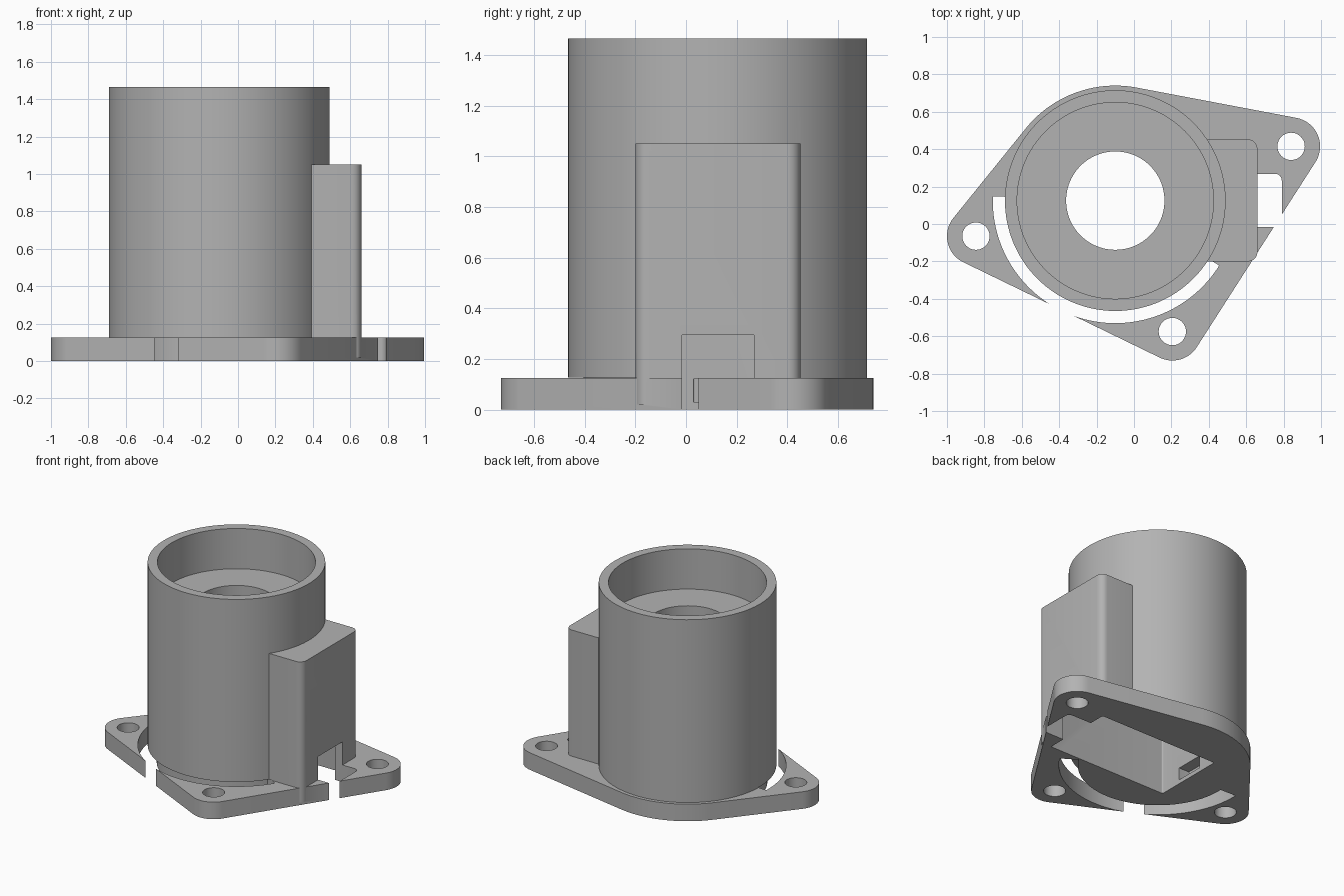
import bpy, bmesh
from math import cos, sin, radians, pi
from mathutils import Vector
from mathutils.geometry import convex_hull_2d

if "Cube" in bpy.data.objects:
    bpy.data.objects.remove(bpy.data.objects["Cube"])

grey = bpy.data.materials.new("plain_grey")
grey.use_nodes = True
grey.diffuse_color = (0.45, 0.45, 0.45, 1)
grey.node_tree.nodes["Principled BSDF"].inputs["Base Color"].default_value = (0.45, 0.45, 0.45, 1)

AXIS = (-0.10, 0.125)                                  # barrel axis
EARS = [(0.84, 0.415), (0.205, -0.575), (-0.845, -0.065)]  # screw holes
PLATE = 0.125


def arc(c, r, a0=0, a1=360, n=96):
    """Points along an arc; a full circle leaves out the repeated end."""
    last = n if a1 - a0 == 360 else n - 1
    return [(c[0] + r * cos(radians(a0 + (a1 - a0) * i / last)),
             c[1] + r * sin(radians(a0 + (a1 - a0) * i / last))) for i in range(n)]


def hull(points):
    return [points[i] for i in convex_hull_2d([Vector(p) for p in points])]


def rounded(x0, x1, y0, y1, r):
    corners = [(x, y) for x in (x0 + r, x1 - r) for y in (y0 + r, y1 - r)]
    return hull([p for c in corners for p in arc(c, r, n=24)])


def prism(name, profile, z0, z1):
    bm = bmesh.new()
    face = bm.faces.new([bm.verts.new((x, y, z0)) for x, y in profile])
    top = bmesh.ops.extrude_face_region(bm, geom=[face])["geom"]
    bmesh.ops.translate(bm, vec=(0, 0, z1 - z0),
                        verts=[v for v in top if isinstance(v, bmesh.types.BMVert)])
    bmesh.ops.recalc_face_normals(bm, faces=bm.faces)
    mesh = bpy.data.meshes.new(name)
    bm.to_mesh(mesh)
    bm.free()
    mesh.materials.append(grey)
    ob = bpy.data.objects.new(name, mesh)
    bpy.context.collection.objects.link(ob)
    return ob


def combine(target, other, operation):
    """Apply a boolean and discard the second object."""
    bpy.context.view_layer.objects.active = target
    mod = target.modifiers.new("combine", 'BOOLEAN')
    mod.operation, mod.solver, mod.object = operation, 'EXACT', other
    bpy.ops.object.modifier_apply(modifier=mod.name)
    bpy.data.objects.remove(other)


# Flange outline wraps the three ears and the barrel foot
outline = hull([p for e in EARS for p in arc(e, 0.155, n=64)] + arc(AXIS, 0.615, n=128))
housing = prism("flanged_housing", outline, 0, PLATE)

# Barrel and side box
combine(housing, prism("barrel", arc(AXIS, 0.59, n=128), 0.01, 1.465), 'UNION')
combine(housing, prism("side_box", rounded(0.1, 0.66, -0.2, 0.452, 0.05), 0.02, 1.05), 'UNION')

# Curved relief slot under the barrel edge, which breaks through the flange
slot = arc(AXIS, 0.655, 178, 328, 80) + arc(AXIS, 0.53, 178, 328, 80)[::-1]
cuts = [("relief_slot", slot, -0.1, PLATE + 0.002)]

# Upper cup, centre bore, hollow underside, cable exit and wall recess
cuts += [
    ("cup", arc(AXIS, 0.525, n=128), 1.17, 1.6),
    ("bore", arc(AXIS, 0.263), 0.5, 1.3),
    ("underside_pocket", rounded(-0.366, 0.6, -0.141, 0.391, 0.01), -0.1, 0.99),
    ("cable_exit", rounded(0.3, 0.79, -0.015, 0.268, 0.035), -0.1, 0.295),
    ("wall_recess", rounded(-0.45, -0.3, 0.03, 0.24, 0.005), 0.03, 0.12),
]
cuts += [("screw_hole", arc(e, 0.073, n=48), -0.1, 0.3) for e in EARS]
for cut in cuts:
    combine(housing, prism(*cut), 'DIFFERENCE')

# Smooth the curved walls, keep the edges crisp
bpy.ops.object.select_all(action='DESELECT')
housing.select_set(True)
bpy.context.view_layer.objects.active = housing
bpy.ops.object.shade_smooth_by_angle(angle=radians(30))
